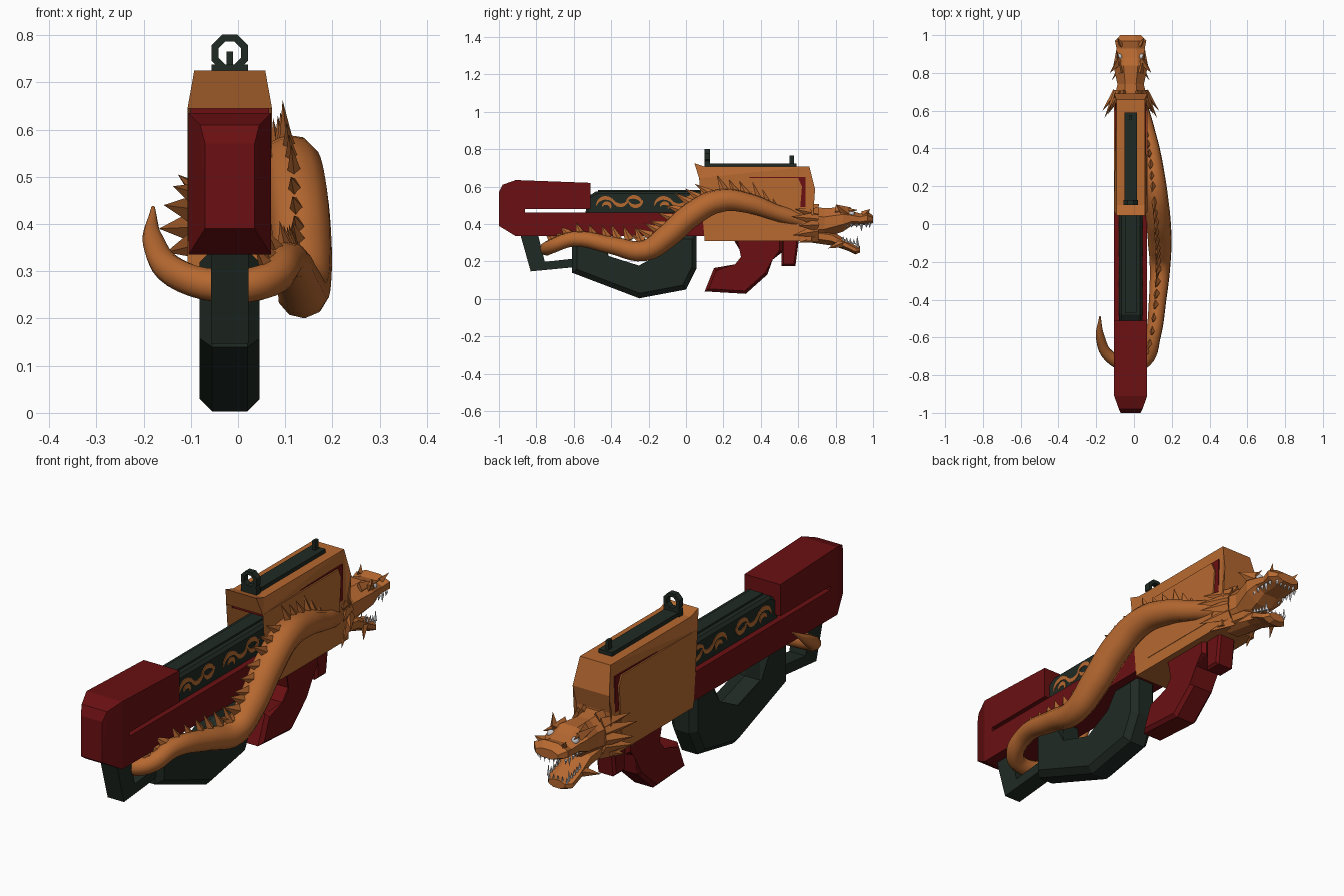
import bpy, bmesh, math, random
from mathutils import Vector

random.seed(4)
if "Cube" in bpy.data.objects:
    bpy.data.objects.remove(bpy.data.objects["Cube"])
CX = -0.0175  # centre plane of the weapon


def material(name, rgb):
    m = bpy.data.materials.new(name)
    m.use_nodes = True
    m.diffuse_color = (*rgb, 1)
    m.node_tree.nodes["Principled BSDF"].inputs["Base Color"].default_value = (*rgb, 1)
    return m


ORANGE = material("burnt orange", (0.47, 0.14, 0.03))
RED = material("deep red", (0.145, 0.005, 0.006))
DARK = material("dark green black", (0.014, 0.023, 0.017))
GREY = material("pale grey", (0.6, 0.6, 0.62))


def finish(name, bm, mat, smooth=False):
    bmesh.ops.recalc_face_normals(bm, faces=bm.faces)
    me = bpy.data.meshes.new(name)
    bm.to_mesh(me)
    bm.free()
    ob = bpy.data.objects.new(name, me)
    bpy.context.collection.objects.link(ob)
    me.materials.append(mat)
    for p in me.polygons:
        p.use_smooth = smooth
    return ob


def prism(name, pts, hw, mat, bevel=0, scale=None):
    """Extrude a side profile (y, z) across x; scale(y, z) narrows vertices."""
    bm = bmesh.new()
    a, b = [[bm.verts.new((s * hw, y, z)) for y, z in pts] for s in (-1, 1)]
    caps = [bm.faces.new(a), bm.faces.new(b)]
    for i in range(len(pts)):
        j = (i + 1) % len(pts)
        bm.faces.new((a[i], a[j], b[j], b[i]))
    if bevel:
        edges = list({e for f in caps for e in f.edges})
        bmesh.ops.bevel(bm, geom=edges, offset=bevel, segments=1, affect='EDGES')
    if scale:
        bmesh.ops.triangulate(bm, faces=[f for f in bm.faces if len(f.verts) > 4])
        for v in bm.verts:
            v.co.x *= scale(v.co.y, v.co.z)
    bmesh.ops.translate(bm, verts=bm.verts, vec=(CX, 0, 0))
    return finish(name, bm, mat)


def box(name, y0, y1, z0, z1, hw, mat, bevel=0):
    return prism(name, [(y0, z0), (y1, z0), (y1, z1), (y0, z1)], hw, mat, bevel)


def loft(name, rows, mat):
    """Eight-sided sections along y: (y, centre z, half width, half height)."""
    bm = bmesh.new()
    rings = []
    for y, z, w, h in rows:
        ring = []
        for k in range(8):
            t = math.pi * (k + 0.5) / 4
            ring.append(bm.verts.new((CX + w * math.cos(t) * 1.08, y, z + h * math.sin(t) * 1.08)))
        rings.append(ring)
    for p, q in zip(rings, rings[1:]):
        for k in range(8):
            bm.faces.new((p[k], p[(k + 1) % 8], q[(k + 1) % 8], q[k]))
    bm.faces.new(rings[0])
    bm.faces.new(rings[-1])
    return finish(name, bm, mat)


def spike(bm, base, tip, r, sides=4):
    base, tip = Vector(base), Vector(tip)
    d = (tip - base).normalized()
    u = d.cross(Vector((1, 0.1, 0))).normalized()
    w = d.cross(u)
    ring = []
    for k in range(sides):
        t = 2 * math.pi * k / sides
        ring.append(bm.verts.new(base + u * math.cos(t) * r + w * math.sin(t) * r * 0.6))
    top = bm.verts.new(tip)
    bm.faces.new(ring)
    for k in range(sides):
        bm.faces.new((ring[k], ring[(k + 1) % sides], top))


# Red stock and lower receiver, with a tapered butt
prism("receiver", [(-.91, .635), (-.51, .62), (-.51, .48), (-.86, .48), (-.86, .462),
                   (.6, .46), (.6, .335), (-.91, .335)], .0875, RED)
prism("butt", [(-.91, .635), (-.98, .61), (-1, .57), (-1, .39), (-.91, .335)], .0875, RED,
      scale=lambda y, z: 1 if y > -.93 else 1 - .4 * min(1, (-.93 - y) / .07))

# Red front column with the strip below the top bar
prism("front_column", [(.1, .65), (.1, .62), (.5, .62), (.47, .57), (.46, .4), (.64, .4),
                       (.64, .65)], .083, RED)
prism("foregrip", [(.1, .04), (.32, .027), (.435, .13), (.45, .22), (.515, .25), (.515, .34),
                   (.24, .34), (.3, .27), (.31, .22), (.27, .17), (.15, .165)], .06, RED, .015)
prism("front_tab", [(.51, .33), (.51, .175), (.585, .175), (.605, .33)], .045, RED, .01)

# Dark barrel housing, grip loop and rear hook
prism("barrel_housing", [(-.54, .45), (.5, .45), (.5, .575), (-.48, .575), (-.52, .55)],
      .062, DARK, .012)
box("barrel_rail", -.47, .48, .56, .583, .03, DARK)
prism("grip_loop", [(-.61, .345), (-.61, .14), (-.25, .003), (0, .05), (.057, .165), (.057, .345),
                    (-.095, .345), (-.095, .23), (-.25, .15), (-.44, .21), (-.44, .345)],
      .0635, DARK, .026)
prism("rear_hook", [(-.885, .34), (-.83, .147), (-.57, .172), (-.57, .218), (-.755, .198),
                    (-.79, .34)], .04, DARK)

# Orange frame wrapping the front
prism("front_frame", [(.045, .725), (.1, .707), (.66, .707), (.69, .585), (.67, .5), (.67, .31),
                      (.1, .31), (.1, .365), (.6, .365), (.62, .6), (.6, .645), (.07, .645)],
      .0895, ORANGE, scale=lambda y, z: .84 if z > .7 else 1)

# Sights
box("sight_rail", .1, .59, .7, .724, .033, DARK)
box("rear_sight_base", .1, .128, .7, .738, .039, DARK)
box("front_sight_post", .553, .578, .72, .765, .007, DARK)
bm = bmesh.new()
loops = []
for y, r in ((.1, .042), (.128, .042), (.128, .026), (.1, .026)):
    loops.append([bm.verts.new((CX + r * math.cos(math.pi * (k + .5) / 4), y,
                                .762 + r * math.sin(math.pi * (k + .5) / 4))) for k in range(8)])
for n in range(4):
    p, q = loops[n], loops[(n + 1) % 4]
    for k in range(8):
        bm.faces.new((p[k], p[(k + 1) % 8], q[(k + 1) % 8], q[k]))
finish("rear_sight_ring", bm, DARK)

# Painted swirls: crescent plates (centre y, centre z, radius, start, end)
arcs = [(-.06, .49, .05, 20, 170), (-.055, .49, .022, -20, 170), (.02, .545, .045, 190, 340),
        (.09, .5, .045, 10, 150), (.1, .535, .04, 200, 350)]
for side, label in ((1, "left"), (-1, "right")):
    bm = bmesh.new()
    for start in (-.37, -.06, .25):
        for cy, cz, r, a0, a1 in arcs:
            rows = []
            for i in range(9):
                t = math.radians(a0 + (a1 - a0) * i / 8)
                w = .002 + .008 * math.sin(math.pi * i / 8)
                rows.append([bm.verts.new((CX + side * x, start + cy + (r + d) * math.cos(t),
                                           cz + (r + d) * math.sin(t)))
                             for x, d in ((.06, -w), (.065, -w), (.065, w), (.06, w))])
            for p, q in zip(rows, rows[1:]):
                for k in range(4):
                    bm.faces.new((p[k], p[(k + 1) % 4], q[(k + 1) % 4], q[k]))
            bm.faces.new(rows[0])
            bm.faces.new(rows[-1])
    finish(label + "_swirls", bm, ORANGE)

# Serpent body: x, y, z, radius from tail tip to neck
path = [(-.18, -.49, .435, .004), (-.178, -.6, .36, .024), (-.13, -.7, .295, .033),
        (-.02, -.745, .268, .037), (.06, -.72, .28, .038), (.1, -.6, .32, .041),
        (.125, -.4, .287, .047), (.138, -.22, .258, .056), (.137, -.1, .335, .064),
        (.128, .03, .45, .066), (.113, .18, .525, .063), (.095, .34, .51, .054),
        (.07, .48, .462, .045), (.03, .62, .42, .045)]
cu = bpy.data.curves.new("serpent_curve", 'CURVE')
cu.dimensions = '3D'
cu.bevel_depth = 1
cu.bevel_resolution = 3
cu.resolution_u = 5
cu.use_fill_caps = True
sp = cu.splines.new('BEZIER')
sp.bezier_points.add(len(path) - 1)
for p, (x, y, z, r) in zip(sp.bezier_points, path):
    p.co = (x, y, z)
    p.radius = r
    p.handle_left_type = p.handle_right_type = 'AUTO'
tmp = bpy.data.objects.new("serpent_tmp", cu)
bpy.context.collection.objects.link(tmp)
mesh = bpy.data.meshes.new_from_object(tmp.evaluated_get(bpy.context.evaluated_depsgraph_get()))
bpy.data.objects.remove(tmp)
bm = bmesh.new()
bm.from_mesh(mesh)
finish("serpent_body", bm, ORANGE, True)

# Back spines leaning towards the tail
bm = bmesh.new()
for i in range(4, len(path) - 1):
    a, b = Vector(path[i]), Vector(path[i + 1])
    tan = (b - a).to_3d().normalized()
    up = (Vector((-.15, 0, 1)) - tan * tan.z).normalized()
    for f in (.15, .5, .85):
        p = a.lerp(b, f)
        c, r = p.to_3d(), p.w
        h = r * random.uniform(.75, 1.1) + .012
        spike(bm, c + up * r * .8, c + up * (r + h) - tan * h * .7, .026)
finish("back_spines", bm, ORANGE)

# Beast head at the muzzle
loft("skull", [(.57, .4, .06, .06), (.66, .405, .088, .09), (.74, .405, .07, .08),
               (.84, .425, .092, .065), (.885, .43, .083, .04), (.93, .425, .075, .032),
               (.97, .432, .083, .036), (1, .425, .055, .02)], ORANGE)
loft("lower_jaw", [(.64, .345, .065, .04), (.78, .325, .062, .04), (.86, .285, .064, .026),
                   (.905, .262, .06, .024), (.93, .265, .04, .018)], ORANGE)

# Mane, brows and whisker spikes, mirrored
mane = bmesh.new()
teeth = bmesh.new()
for s in (-1, 1):
    for z, x, back in ((.3, .105, .6), (.34, .135, .57), (.39, .15, .6), (.44, .14, .56),
                       (.48, .12, .58), (.51, .07, .59)):
        spike(mane, (CX + s * x * .5, .7, .405 + (z - .405) * .65), (CX + s * x, back, z), .035)
    spike(mane, (CX + s * .06, .86, .46), (CX + s * .11, .8, .505), .035)
    spike(mane, (CX + s * .05, .8, .47), (CX + s * .075, .92, .475), .03)
    spike(mane, (CX + s * .05, .95, .45), (CX + s * .07, .985, .48), .022)
    spike(mane, (CX + s * .05, .84, .3), (CX + s * .1, .76, .27), .025)
    # Teeth along both jaws
    for i in range(5):
        y = .86 + .026 * i
        spike(teeth, (CX + s * .07, y, .402), (CX + s * .066, y, .36 if i == 3 else .38), .011)
        y = .84 + .019 * i
        z = .318 - .3 * (y - .84)
        spike(teeth, (CX + s * .05, y, z - .008), (CX + s * .05, y, z + (.042 if i == 4 else .018)), .01)
for i in range(5):
    x = CX + (i - 2) * .022
    spike(teeth, (x, .982, .41), (x, .982, .378), .01)
    spike(teeth, (x, .92, .275), (x, .922, .303), .009)
finish("mane_spikes", mane, ORANGE)
finish("teeth", teeth, GREY)
bm = bmesh.new()
for s in (-1, 1):
    ball = bmesh.ops.create_uvsphere(bm, u_segments=10, v_segments=6, radius=.017)
    bmesh.ops.translate(bm, verts=ball["verts"], vec=(CX + s * .06, .885, .455))
finish("eyes", bm, GREY, True)
